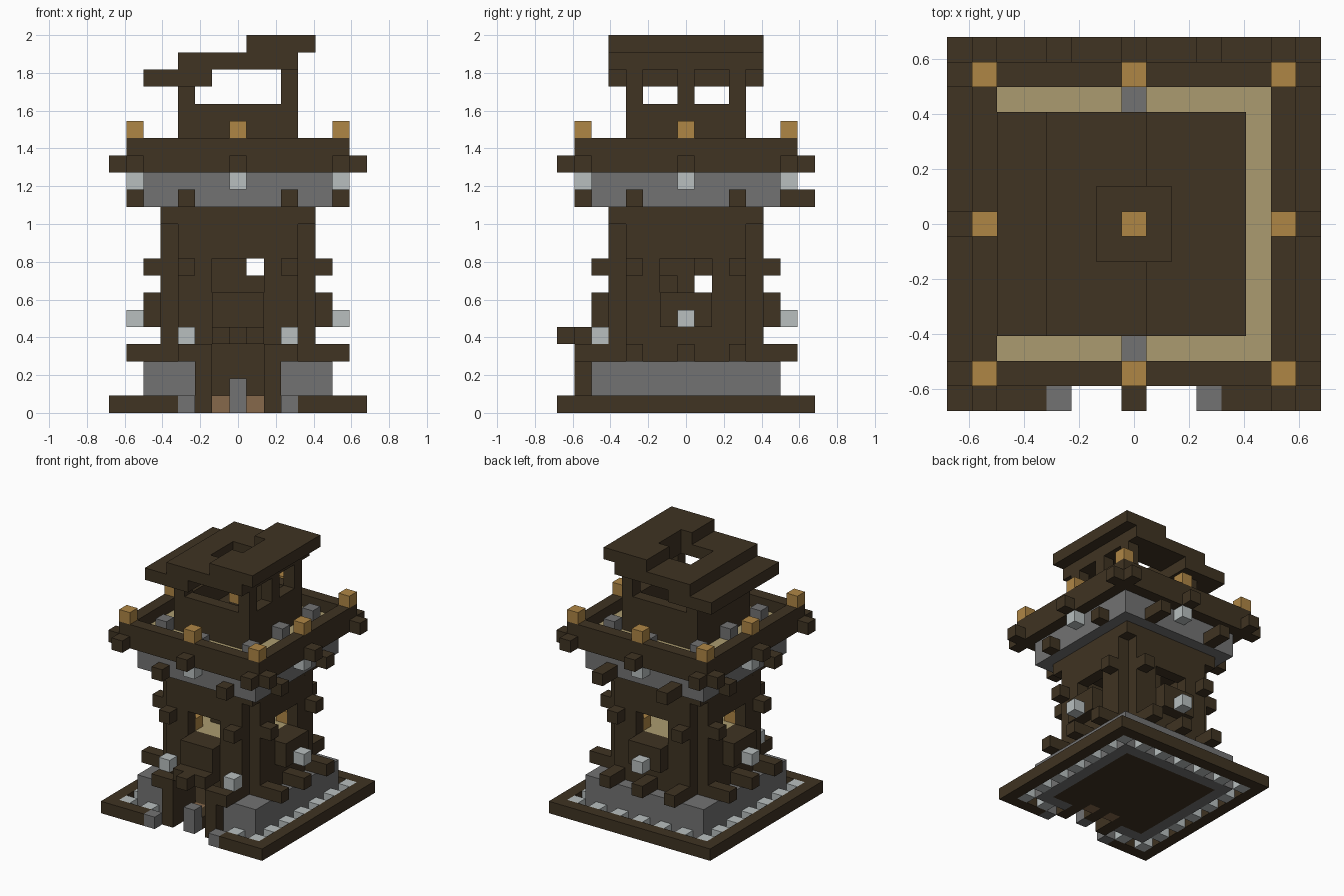
import bpy, bmesh
from mathutils import Matrix, Vector

cube = bpy.data.objects.get("Cube")
if cube:
    bpy.data.objects.remove(cube, do_unlink=True)

U = 2 / 22  # size of one block


def material(name, r, g, b):
    m = bpy.data.materials.new(name)
    m.use_nodes = True
    m.diffuse_color = (r, g, b, 1)
    m.node_tree.nodes["Principled BSDF"].inputs["Base Color"].default_value = (r, g, b, 1)
    return m


DARK = material("dark wood", 0.05, 0.033, 0.016)
STONE = material("grey stone", 0.17, 0.17, 0.17)
LIGHT = material("pale stone", 0.48, 0.52, 0.52)
GOLD = material("golden lamp", 0.43, 0.24, 0.06)
TAN = material("straw floor", 0.41, 0.33, 0.16)
BROWN = material("light wood", 0.24, 0.14, 0.07)


def build(name, mat, boxes):
    """Boxes are inclusive block ranges (x0, x1, y0, y1, z0, z1)."""
    bm = bmesh.new()
    for x0, x1, y0, y1, z0, z1 in boxes:
        size = Vector((x1 - x0 + 1, y1 - y0 + 1, z1 - z0 + 1)) * U
        centre = Vector((x0 + x1, y0 + y1, z0 + z1 + 1)) * U / 2
        bmesh.ops.create_cube(bm, size=1, matrix=Matrix.Translation(centre) @ Matrix.Diagonal(size).to_4x4())
    mesh = bpy.data.meshes.new(name)
    bm.to_mesh(mesh)
    bm.free()
    mesh.materials.append(mat)
    obj = bpy.data.objects.new(name, mesh)
    bpy.context.collection.objects.link(obj)


def block(x, y, z0, z1=None):
    return (x, x, y, y, z0, z0 if z1 is None else z1)


def around(boxes, turns=(0, 1, 2, 3)):
    """Repeat boxes made for the front by quarter turns."""
    out = []
    for k in turns:
        for x0, x1, y0, y1, z0, z1 in boxes:
            for _ in range(k):
                x0, x1, y0, y1 = -y1, -y0, x0, x1
            out.append((x0, x1, y0, y1, z0, z1))
    return out


def both(boxes):
    """Mirror boxes across x."""
    return boxes + [(-x1, -x0, y0, y1, z0, z1) for x0, x1, y0, y1, z0, z1 in boxes]


def ring(r, z0, z1):
    return around([(-r, r - 1, -r, -r, z0, z1)])


SIDES = (1, 2, 3)

# Ground frame with an open front
build("ground_frame", DARK, around([(-7, 6, -7, -7, 0, 0)], SIDES)
      + both([(4, 6, -7, -7, 0, 0)]) + [block(-7, -7, 0)])
build("ground_studs", LIGHT, around([block(x, -6, 0) for x in range(-6, 6, 2)], SIDES)
      + [block(x, -6, 0) for x in (-6, -4, 4)])
build("ground_kerb", STONE, around([(-5, 4, -5, -5, 0, 0)], SIDES)
      + both([(3, 4, -5, -5, 0, 0)]) + [block(-5, -5, 0)])
build("ground_floor", DARK, [(-4, 4, -3, 4, 0, 0), (0, 0, -5, -4, 0, 0)]
      + both([(2, 4, -4, -4, 0, 0), block(2, -5, 0)]))
build("threshold", BROWN, both([block(1, -4, 0)]))
build("gate_stones", STONE, both([block(3, -7, 0)]) + [block(0, -6, 0, 1)])

# Stone foundation
build("foundation", STONE, around([(-5, 3, -5, -4, 1, 2)], SIDES)
      + both([(3, 5, -5, -4, 1, 2)]))

# Porch
build("porch_posts", DARK, both([block(2, -6, 0, 3), (2, 2, -5, -4, 1, 2)]))
build("porch_lintel", DARK, [(-1, 1, -6, -5, 4, 4), (0, 0, -7, -7, 4, 4)])
build("porch_lamps", LIGHT, both([block(3, -5, 4)]))

# Tower walls with window openings and notched corners
wall = both([(2, 3, -4, -4, 7, 8)]) + [(-3, 3, -4, -4, 9, 10)]
build("walls", DARK, around(wall) + around([(-3, 3, -4, -4, 3, 6)], SIDES)
      + [(-3, 3, -4, -4, 4, 6)] + both([(2, 3, -4, -4, 3, 3)]))
build("corner_columns", DARK, around([block(3, -3, 1, 10)]))
build("wall_plate", DARK, [(-4, 4, -4, 4, 11, 11)])
build("window_boxes", DARK, around([(-1, 1, -5, -5, 5, 6)]))
build("window_lamps", LIGHT, around([block(0, -6, 5)], SIDES))
build("low_logs", DARK, around([(x, x, -6, -5, 3, 3) for x in (-3, 0, 3)], SIDES)
      + both([(3, 3, -6, -5, 3, 3)]))
build("middle_logs", DARK, around([block(x, -5, 8) for x in (-3, 3)]))

# Inside: winding stair core, floor and lamps
build("stair_core", DARK, [(-1, 1, -1, 1, 1, 6), (-1, 0, -1, 0, 7, 8), block(1, -1, 7),
                           block(-1, 1, 8), (-1, 1, -1, 1, 9, 10)])
build("inner_floor", TAN, [(-3, 3, -3, 3, 6, 6)])
build("inner_lamps", GOLD, around([block(3, 2, 7), block(2, 3, 7)], (0, 2)))

# Overhanging gallery
build("gallery_base", STONE, [(-5, 5, -5, 5, 12, 13)])
build("gallery_logs", DARK, around([block(x, -6, 12) for x in (-3, 3)])
      + both([block(3, 7, 12)]))
build("gallery_lamps", LIGHT, around([block(0, -6, 13)]))
build("gallery_floor", TAN, [(-5, 5, -5, 5, 14, 14)])
build("parapet", DARK, ring(6, 14, 15))
build("parapet_logs", DARK, around([block(x, -7, 14) for x in (-6, 0, 6)]))
build("parapet_lamps", GOLD, around([block(0, -6, 16), block(6, -6, 16)]))
build("gallery_stones", STONE, around([block(4, -4, 15)])
      + [block(0, y, 15) for y in (-5, 5)] + both([block(4, 0, 15)]))

# Lookout cabin
build("cabin_walls", DARK, ring(3, 15, 17))
build("cabin_floor", DARK, [(-2, 2, -2, 2, 15, 15), block(0, 0, 16)])
build("cabin_lamp", GOLD, [block(0, 0, 17)])
build("cabin_posts", DARK, [block(-3, y, 18) for y in (-3, 0, 3)]
      + [block(3, y, 18, 20) for y in (-3, 0, 3)])

# Stepped roof with a smoke hole
build("roof_low", DARK, [(-5, -2, -4, 4, 19, 19)])
build("roof_middle", DARK, [(-3, -2, -4, 4, 20, 20), (2, 3, -4, 4, 20, 20),
                            (-1, 1, -4, -2, 20, 20), (-1, 1, 2, 4, 20, 20)])
build("roof_high", DARK, [(2, 4, -4, 4, 21, 21), (1, 1, -4, -2, 21, 21), (1, 1, 2, 4, 21, 21)])
